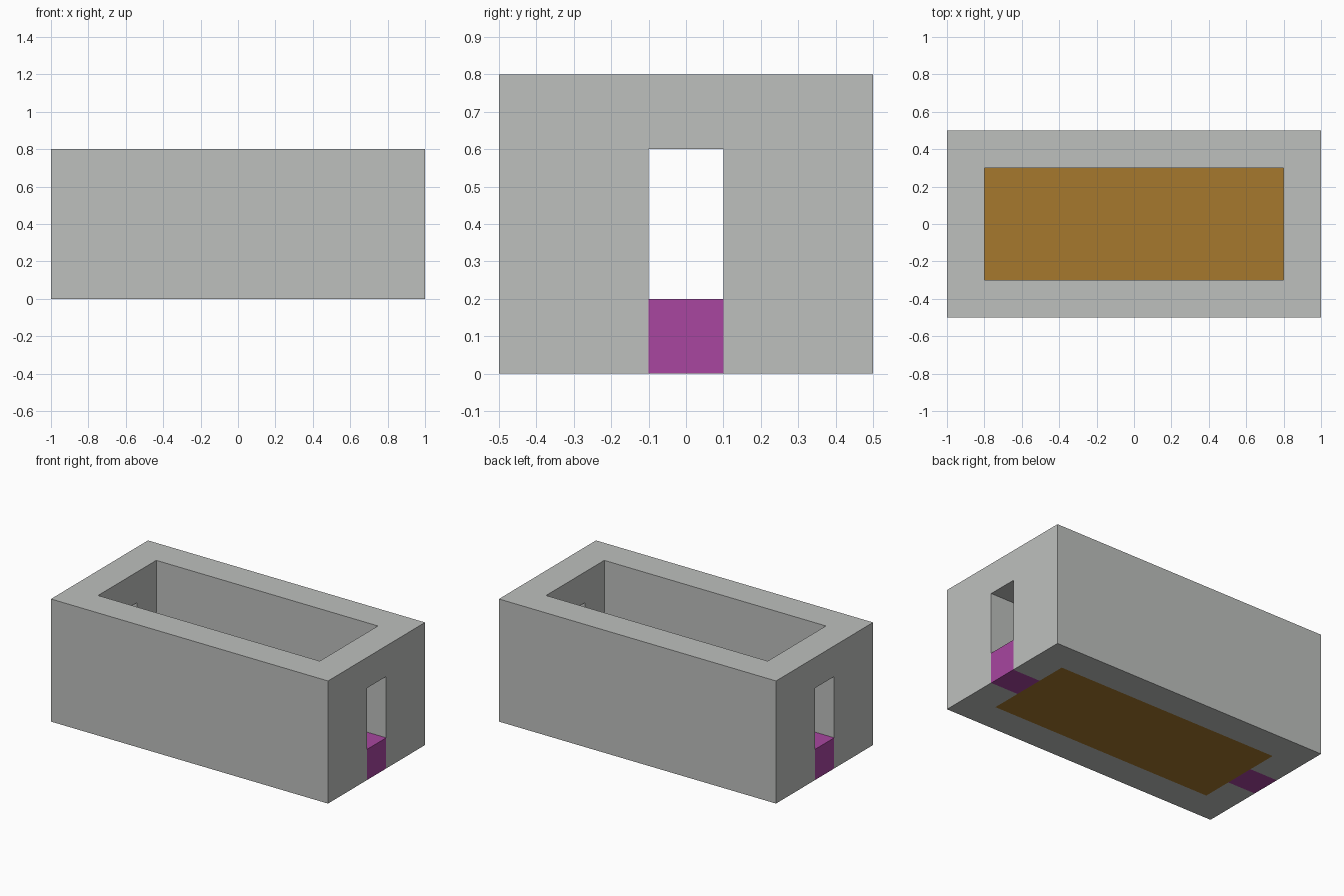
import bpy

cube = bpy.data.objects.get("Cube")
if cube:
    bpy.data.objects.remove(cube, do_unlink=True)


def material(name, color):
    m = bpy.data.materials.new(name)
    m.use_nodes = True
    m.diffuse_color = (*color, 1)
    m.node_tree.nodes["Principled BSDF"].inputs["Base Color"].default_value = (*color, 1)
    return m


def box(name, size, center, mat=None):
    bpy.ops.mesh.primitive_cube_add(size=1, location=center)
    obj = bpy.context.object
    obj.name = obj.data.name = name
    obj.scale = size
    bpy.ops.object.transform_apply(location=False, rotation=False, scale=True)
    if mat:
        obj.data.materials.append(mat)
    return obj


def cut(target, cutter):
    mod = target.modifiers.new(cutter.name, "BOOLEAN")
    mod.operation = "DIFFERENCE"
    mod.solver = "EXACT"
    mod.object = cutter
    cutter.hide_render = True
    bpy.context.view_layer.objects.active = target
    bpy.ops.object.modifier_apply(modifier=mod.name)
    bpy.data.objects.remove(cutter, do_unlink=True)


stone = material("stone grey", (0.515, 0.527, 0.515))
wood = material("wood brown", (0.381, 0.191, 0.026))
purple = material("threshold magenta", (0.392, 0.061, 0.352))

BLOCK = 0.2                      # wall thickness and floor height
LENGTH, WIDTH, HEIGHT = 2, 1, 0.8
ROOM = (LENGTH - 2 * BLOCK, WIDTH - 2 * BLOCK)

# Walls, hollowed out and pierced by a doorway at each end
walls = box("walls", (LENGTH, WIDTH, HEIGHT), (0, 0, HEIGHT / 2), stone)
cut(walls, box("room_cutter", (*ROOM, 2), (0, 0, HEIGHT / 2)))
cut(walls, box("doorway_cutter", (3, BLOCK, 4 * BLOCK), (0, 0, BLOCK)))

# Floor
box("floor", (*ROOM, BLOCK), (0, 0, BLOCK / 2), wood)

# Door thresholds
for side, name in ((1, "left_threshold"), (-1, "right_threshold")):
    box(name, (BLOCK,) * 3, (side * (LENGTH - BLOCK) / 2, 0, BLOCK / 2), purple)
